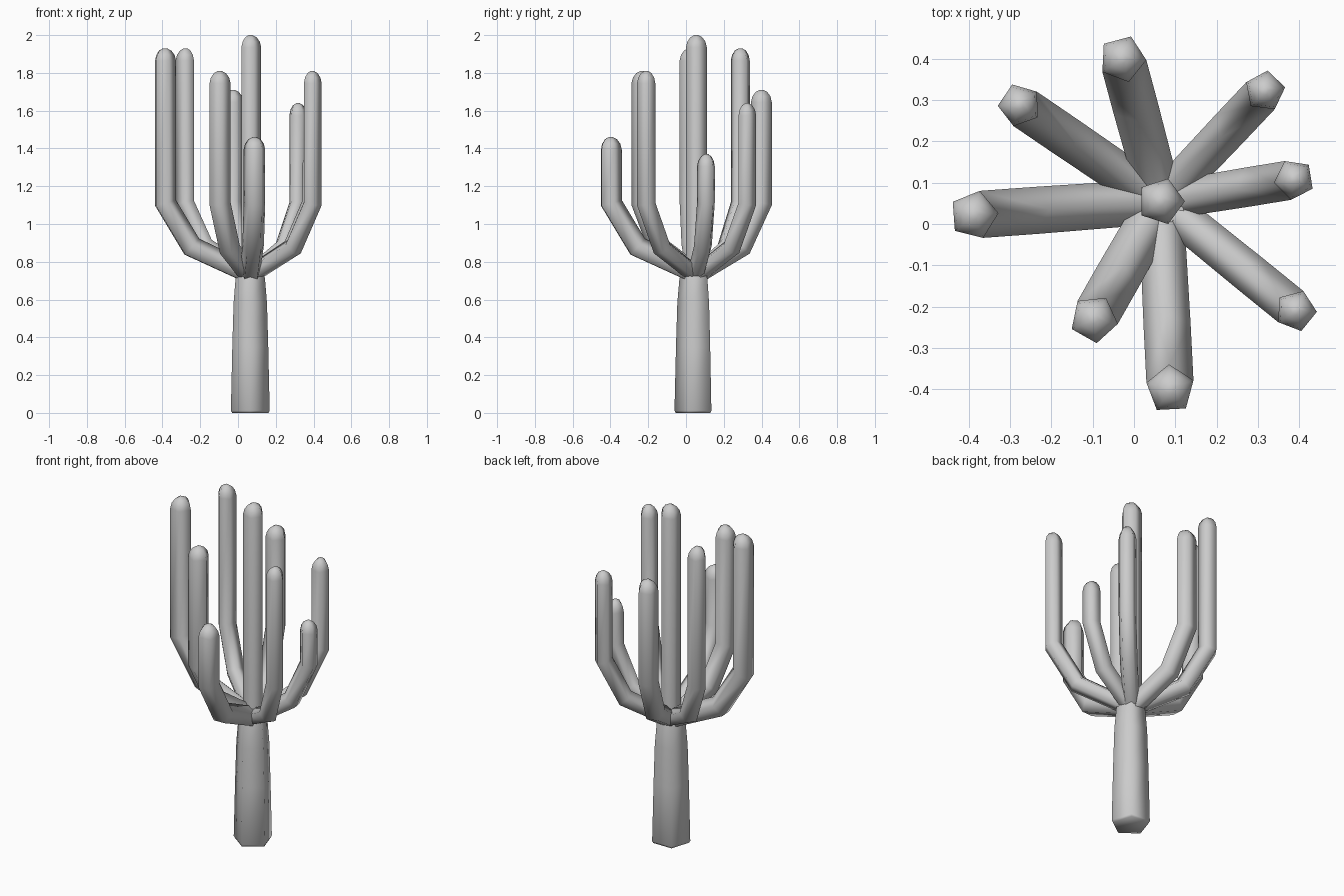
import bpy, bmesh, math
from mathutils import Vector

if "Cube" in bpy.data.objects:
    bpy.data.objects.remove(bpy.data.objects["Cube"])

SIDES = 5
CX, CY = 0.065, 0.055


def sweep(name, path, radii, side, phase):
    """Pentagonal tube along a path lying in one vertical plane, with mitred bends."""
    bm = bmesh.new()
    pts = [Vector(p) for p in path]
    rings = []
    for i, (p, r) in enumerate(zip(pts, radii)):
        before = (p - pts[i - 1]).normalized() if i else None
        after = (pts[i + 1] - p).normalized() if i < len(pts) - 1 else None
        t = ((before or after) + (after or before)).normalized()
        miter = 1 / max(t.dot(after or before), 0.5)
        up = side.cross(t)
        ring = []
        for k in range(SIDES):
            a = phase + 2 * math.pi * k / SIDES
            ring.append(bm.verts.new(p + up * (math.cos(a) * r * miter) + side * (math.sin(a) * r)))
        rings.append(ring)
    for a, b in zip(rings, rings[1:]):
        for k in range(SIDES):
            n = (k + 1) % SIDES
            bm.faces.new((a[k], a[n], b[n], b[k]))
    bm.faces.new(rings[0])
    bm.faces.new(rings[-1])
    bmesh.ops.recalc_face_normals(bm, faces=bm.faces)
    me = bpy.data.meshes.new(name)
    bm.to_mesh(me)
    bm.free()
    ob = bpy.data.objects.new(name, me)
    bpy.context.collection.objects.link(ob)
    bpy.context.view_layer.objects.active = ob
    ob.select_set(True)
    bpy.ops.object.shade_smooth_by_angle(angle=math.radians(75))
    ob.select_set(False)
    return ob


def dome(x, y, top, r):
    """Path points and radii of a rounded tip."""
    steps = [(-0.065, 1.0), (-0.035, 0.87), (-0.012, 0.58), (0, 0.2)]
    return [(x, y, top + dz) for dz, _ in steps], [r * f for _, f in steps]


# trunk: one tapering stem with a slightly rounded foot
trunk = [(0.0, 0.101), (0.012, 0.108), (0.35, 0.100), (0.58, 0.093), (0.71, 0.082), (0.80, 0.06)]
sweep("trunk", [(CX, CY - 0.008, z) for z, _ in trunk], [r for _, r in trunk],
      Vector((-1, 0, 0)), math.pi)

# central column
pts, rad = dome(CX, CY, 2.0, 0.058)
sweep("central_column", [(CX, CY, 0.7)] + pts, [0.058] + rad, Vector((0, 1, 0)), 0)

# arms: tip x, tip y, top height, radius
arms = [
    (-0.388, 0.022, 1.93, 0.060),
    (-0.277, 0.288, 1.93, 0.053),
    (-0.028, 0.400, 1.71, 0.058),
    (0.317, 0.322, 1.64, 0.050),
    (0.388, 0.108, 1.37, 0.050),
    (0.392, -0.210, 1.81, 0.051),
    (0.088, -0.400, 1.46, 0.060),
    (-0.097, -0.230, 1.81, 0.059),
]
for i, (x, y, top, r) in enumerate(arms):
    d = Vector((x - CX, y - CY, 0))
    side = d.normalized().cross(Vector((0, 0, 1)))
    if side.cross(Vector((0, 0, 1))).dot(d) > 0:   # ridge on the inner side
        side.negate()
    pts, rad = dome(x, y, top, r)
    path = [(CX, CY, 0.73), (CX + d.x * 0.69, CY + d.y * 0.69, 0.876), (x, y, 1.11)] + pts
    sweep(f"arm_{i + 1}", path, [r * 0.95, r, r] + rad, side, 0)
